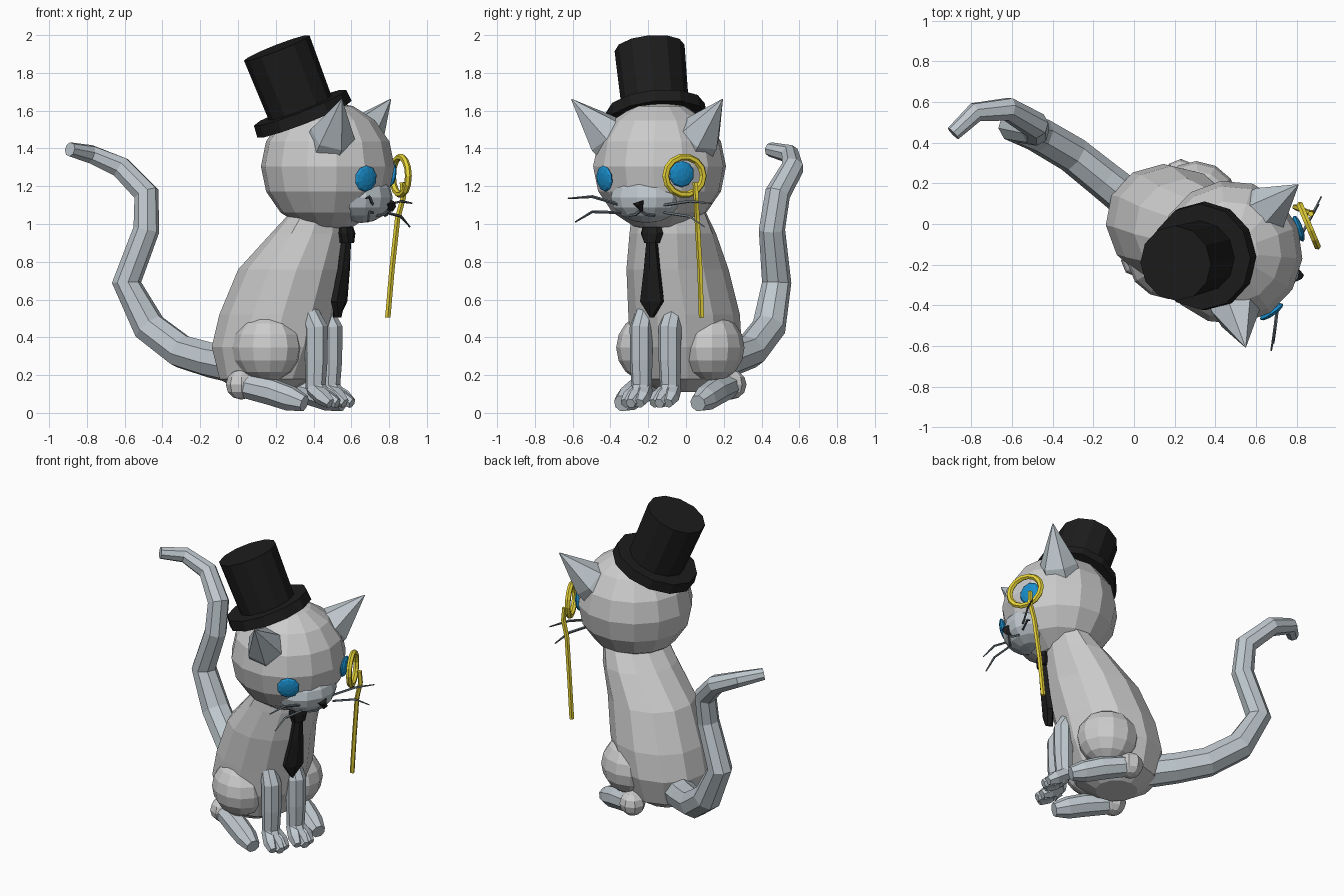
import bpy, bmesh
from math import cos, sin, pi, radians
from mathutils import Vector, Quaternion

if "Cube" in bpy.data.objects:
    bpy.data.objects.remove(bpy.data.objects["Cube"])


def material(name, rgb):
    m = bpy.data.materials.new(name)
    m.diffuse_color = (*rgb, 1)
    m.use_nodes = True
    m.node_tree.nodes["Principled BSDF"].inputs["Base Color"].default_value = m.diffuse_color
    return m


BLACK = material("black", (0.012, 0.012, 0.012))
GOLD = material("gold", (0.8, 0.65, 0.04))
BLUE = material("blue", (0.01, 0.27, 0.6))
PALE = material("pale_grey", (0.52, 0.58, 0.62))
DARK = material("dark_grey", (0.13, 0.16, 0.18))


def frame(cx, cy, deg):
    """Turn (forward, sideways, height) into world coordinates."""
    a = radians(deg)
    return lambda f, s, z: Vector((cx + f * cos(a) - s * sin(a), cy + f * sin(a) + s * cos(a), z))


H = frame(0.475, -0.14, -18)   # head
B = frame(0.24, -0.03, -27)    # body


def loft(name, rings, mat=None):
    bm = bmesh.new()
    vr = [[bm.verts.new(p) for p in ring] for ring in rings]
    n = len(vr[0])
    for a, b in zip(vr, vr[1:]):
        for i in range(n):
            bm.faces.new((a[i], a[(i + 1) % n], b[(i + 1) % n], b[i]))
    bm.faces.new(vr[0][::-1])
    bm.faces.new(vr[-1])
    bmesh.ops.recalc_face_normals(bm, faces=bm.faces)
    me = bpy.data.meshes.new(name)
    bm.to_mesh(me)
    bm.free()
    ob = bpy.data.objects.new(name, me)
    bpy.context.collection.objects.link(ob)
    if mat:
        me.materials.append(mat)
    return ob


def tube(name, pts, radii, sides=8, mat=None):
    pts = [Vector(p) for p in pts]
    rings, last, q = [], Vector((0, 0, 1)), Quaternion()
    for i, (p, r) in enumerate(zip(pts, radii)):
        t = (pts[min(i + 1, len(pts) - 1)] - pts[max(i - 1, 0)]).normalized()
        q = last.rotation_difference(t) @ q
        last = t
        rings.append([p + q @ Vector((r * cos(2 * pi * k / sides), r * sin(2 * pi * k / sides), 0))
                      for k in range(sides)])
    return loft(name, rings, mat)


def stack(name, sections, sides, deg, mat=None):
    """Horizontal ellipses: x, y, z, half depth, half width."""
    rings = []
    for x, y, z, rf, rs in sections:
        P = frame(x, y, deg)
        rings.append([P(rf * cos(2 * pi * k / sides), rs * sin(2 * pi * k / sides), z)
                      for k in range(sides)])
    return loft(name, rings, mat)


def ball(name, loc, scale, seg=12, rings=8, normal=None, deg=0, mat=None):
    rot = Vector(normal).to_track_quat('Z', 'Y').to_euler() if normal else (0, 0, radians(deg))
    bpy.ops.mesh.primitive_uv_sphere_add(segments=seg, ring_count=rings, radius=1, location=loc, rotation=rot)
    ob = bpy.context.object
    ob.name, ob.scale = name, scale
    if mat:
        ob.data.materials.append(mat)
    return ob


# Body, wide at the base and narrowing into the neck
stack("body", [
    (0.14, 0.00, 0.11, 0.13, 0.13), (0.15, 0.00, 0.18, 0.25, 0.24),
    (0.17, 0.00, 0.35, 0.315, 0.29), (0.21, -0.01, 0.52, 0.315, 0.29),
    (0.285, -0.045, 0.76, 0.29, 0.265), (0.39, -0.07, 0.95, 0.21, 0.235),
    (0.44, -0.09, 1.06, 0.15, 0.21)], 12, -27)

# Head with a shallow muzzle
ball("head", H(0, 0, 1.305), (0.355, 0.355, 0.345), 14, 8, deg=-18)
ball("muzzle", H(0.19, -0.01, 1.14), (0.165, 0.2, 0.135), 12, 8, deg=-18, mat=PALE)

# Nose and mouth
tube("nose", [H(0.31, 0, 1.095), H(0.355, 0, 1.10), H(0.375, 0, 1.105)], [0.038, 0.035, 0.015], 3, BLACK)
for sd in (-1, 1):
    tube("mouth", [H(0.335, 0, 1.07), H(0.32, 0.03 * sd, 1.05), H(0.295, 0.07 * sd, 1.045)],
         [0.008] * 3, 4, DARK)

for sd in (-1, 1):
    # Ears
    tube("ear", [H(0.06, 0.2 * sd, 1.40), H(0.115, 0.265 * sd, 1.475), H(0.214, 0.42 * sd, 1.66)],
         [0.125, 0.12, 0.003], 6, PALE)
    # Eyes
    ball("eye", H(0.282, 0.215 * sd, 1.252 + 0.012 * sd), (0.07, 0.07, 0.02), 10, 6,
         normal=H(0.28, 0.215 * sd, 0.0) - H(0, 0, 0.04), mat=BLUE)
    # Whiskers, following the roll of the head
    for z0, z1, z2, out in ((1.10, 1.135, 1.125, 0.40), (1.06, 1.055, 1.0, 0.36)):
        tilt = 0.01 if sd < 0 else -0.015
        tube("whisker", [H(0.29, 0.12 * sd, z0), H(0.32, 0.27 * sd, z1 + tilt), H(0.34, out * sd, z2 + tilt)],
             [0.008, 0.008, 0.004], 4, DARK)
    # Haunches
    ball("haunch", B(0, 0.19 * sd, 0.345), (0.19, 0.165, 0.18), 12, 8, deg=-27)
    # Hind feet: heel, sole and toe
    ball("heel", B(-0.13, 0.235 * sd, 0.15), (0.082, 0.082, 0.08), 8, 6)
    tube("hind_foot", [B(-0.12, 0.235 * sd, 0.145), B(0.05, 0.232 * sd, 0.11),
                       B(0.16, 0.228 * sd, 0.075), B(0.24, 0.226 * sd, 0.05)],
         [0.065, 0.072, 0.068, 0.045], 8, PALE)
    # Front legs and their toes
    s = 0.085 * sd - 0.02
    tube("front_leg", [B(0.21, s, 0.53), B(0.25, s, 0.45), B(0.25, s, 0.28), B(0.245, s, 0.14), B(0.29, s, 0.08)],
         [0.05, 0.062, 0.06, 0.055, 0.05], 8, PALE)
    for k in (-1, 0, 1):
        tube("front_toe", [B(0.235, s + 0.015 * k, 0.13), B(0.31, s + 0.035 * k, 0.08),
                           B(0.375 - 0.02 * abs(k), s + 0.042 * k, 0.05)],
             [0.042, 0.045, 0.028], 6, PALE)

# Tail curling up and back
tube("tail", [(0.0, 0.1, 0.25), (-0.15, 0.22, 0.28), (-0.3, 0.34, 0.325), (-0.47, 0.44, 0.455),
              (-0.59, 0.48, 0.69), (-0.485, 0.455, 0.97), (-0.485, 0.485, 1.16),
              (-0.62, 0.565, 1.30), (-0.78, 0.55, 1.37), (-0.89, 0.445, 1.395)],
     [0.1, 0.095, 0.092, 0.09, 0.078, 0.07, 0.068, 0.06, 0.05, 0.038], 8, PALE)

# Top hat, tilted back
base, top = Vector((0.352, -0.156, 1.555)), Vector((0.205, -0.193, 1.932))
step = base.lerp(top, 0.16)
tube("top_hat", [base, step, step, top], [0.268, 0.262, 0.178, 0.186], 12, BLACK)

# Necktie: knot and blade
stack("tie_knot", [(0.57, -0.18, 0.985, 0.035, 0.055), (0.575, -0.18, 0.95, 0.04, 0.066),
                   (0.575, -0.18, 0.90, 0.04, 0.045)], 8, -27, BLACK)
stack("tie_blade", [(0.572, -0.18, 0.91, 0.03, 0.03), (0.56, -0.18, 0.76, 0.03, 0.048),
                    (0.535, -0.18, 0.59, 0.035, 0.072), (0.525, -0.18, 0.505, 0.025, 0.006)], 6, -27, BLACK)

# Monocle rim and hanging cord
bpy.ops.mesh.primitive_torus_add(
    major_radius=0.1, minor_radius=0.018, major_segments=14, minor_segments=6,
    location=(0.86, -0.008, 1.255), rotation=Vector((0.9, 0.38, 0.0)).to_track_quat('Z', 'Y').to_euler())
rim = bpy.context.object
rim.name = "monocle_rim"
rim.scale = (1.08, 1, 1) if abs((rim.matrix_basis.to_3x3() @ Vector((1, 0, 0))).z) < 0.5 else (1, 1.08, 1)
rim.data.materials.append(GOLD)
tube("monocle_cord", [(0.87, 0.05, 1.22), (0.875, 0.055, 1.14), (0.845, 0.06, 1.03),
                      (0.815, 0.075, 0.76), (0.793, 0.083, 0.505)], [0.015] * 5, 5, GOLD)
